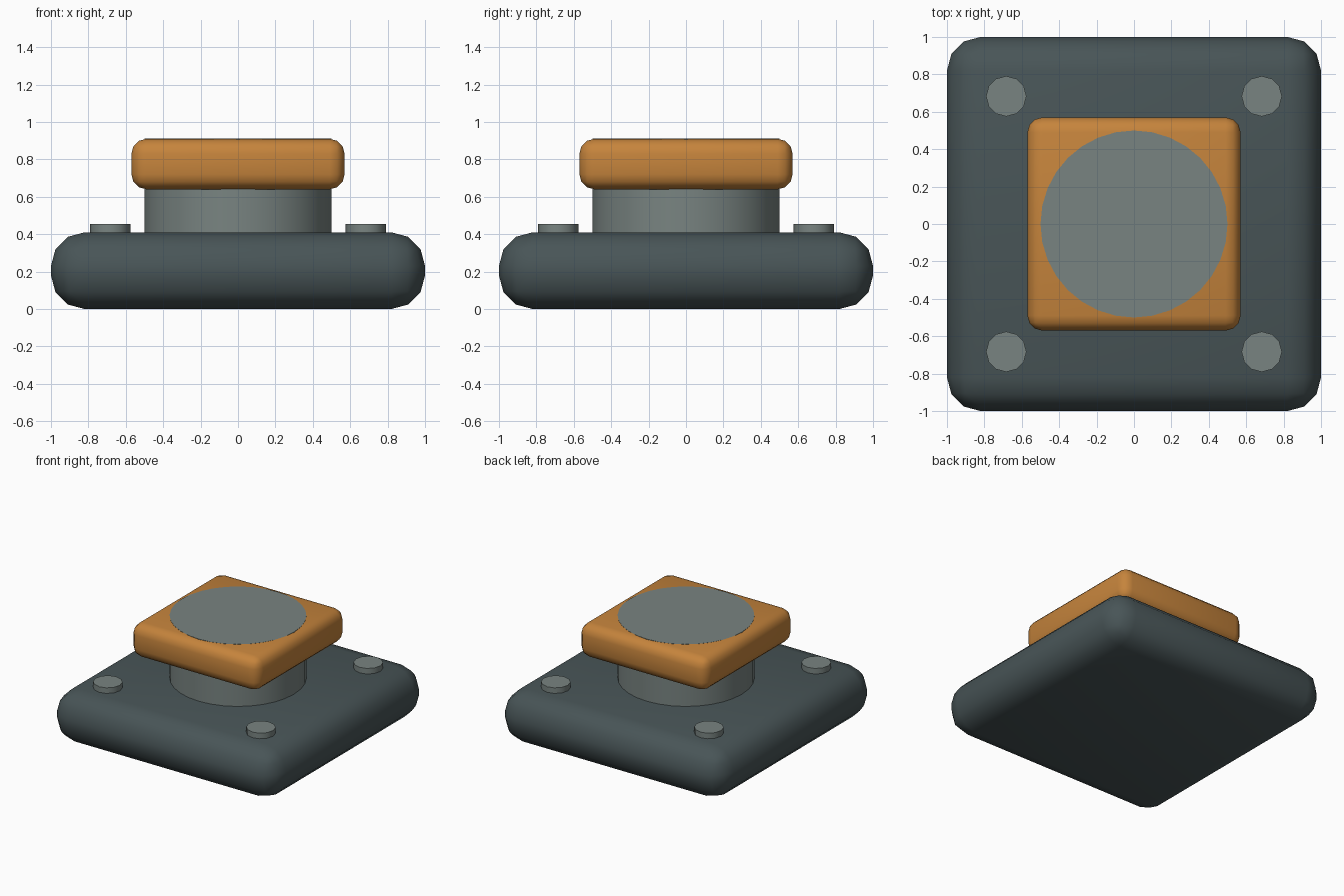
import bpy
import math

if "Cube" in bpy.data.objects:
    bpy.data.objects.remove(bpy.data.objects["Cube"])


def material(name, color):
    m = bpy.data.materials.new(name)
    m.diffuse_color = (*color, 1)
    m.use_nodes = True
    m.node_tree.nodes["Principled BSDF"].inputs["Base Color"].default_value = m.diffuse_color
    return m


dark = material("dark_slate", (0.065, 0.09, 0.095))
steel = material("steel_grey", (0.19, 0.23, 0.22))
orange = material("orange", (0.56, 0.23, 0.045))


def finish(obj, name, mat):
    obj.name = name
    obj.data.materials.append(mat)
    bpy.ops.object.shade_smooth_by_angle(angle=math.radians(35))


def rounded_box(name, width, z0, z1, bevel, mat):
    bpy.ops.mesh.primitive_cube_add(size=1, location=(0, 0, (z0 + z1) / 2))
    obj = bpy.context.object
    obj.scale = (width, width, z1 - z0)
    bpy.ops.object.transform_apply(location=False, rotation=False, scale=True)
    mod = obj.modifiers.new("rounding", 'BEVEL')
    mod.width = bevel
    mod.segments = 3
    bpy.ops.object.modifier_apply(modifier=mod.name)
    finish(obj, name, mat)


def cylinder(name, x, y, radius, z0, z1, sides, mat):
    bpy.ops.mesh.primitive_cylinder_add(vertices=sides, radius=radius, depth=z1 - z0,
                                        location=(x, y, (z0 + z1) / 2))
    finish(bpy.context.object, name, mat)


# Rounded base plate
rounded_box("base_plate", 2.0, 0, 0.41, 0.18, dark)

# Central post, its top just showing through the cap
cylinder("post", 0, 0, 0.5, 0.40, 0.911, 32, steel)

# Square cap around the post
rounded_box("cap", 1.14, 0.64, 0.91, 0.08, orange)

# Corner bolts
for sx, side in ((-1, "left"), (1, "right")):
    for sy, end in ((-1, "front"), (1, "back")):
        cylinder(f"bolt_{end}_{side}", sx * 0.683, sy * 0.683, 0.108, 0.38, 0.455, 12, steel)
